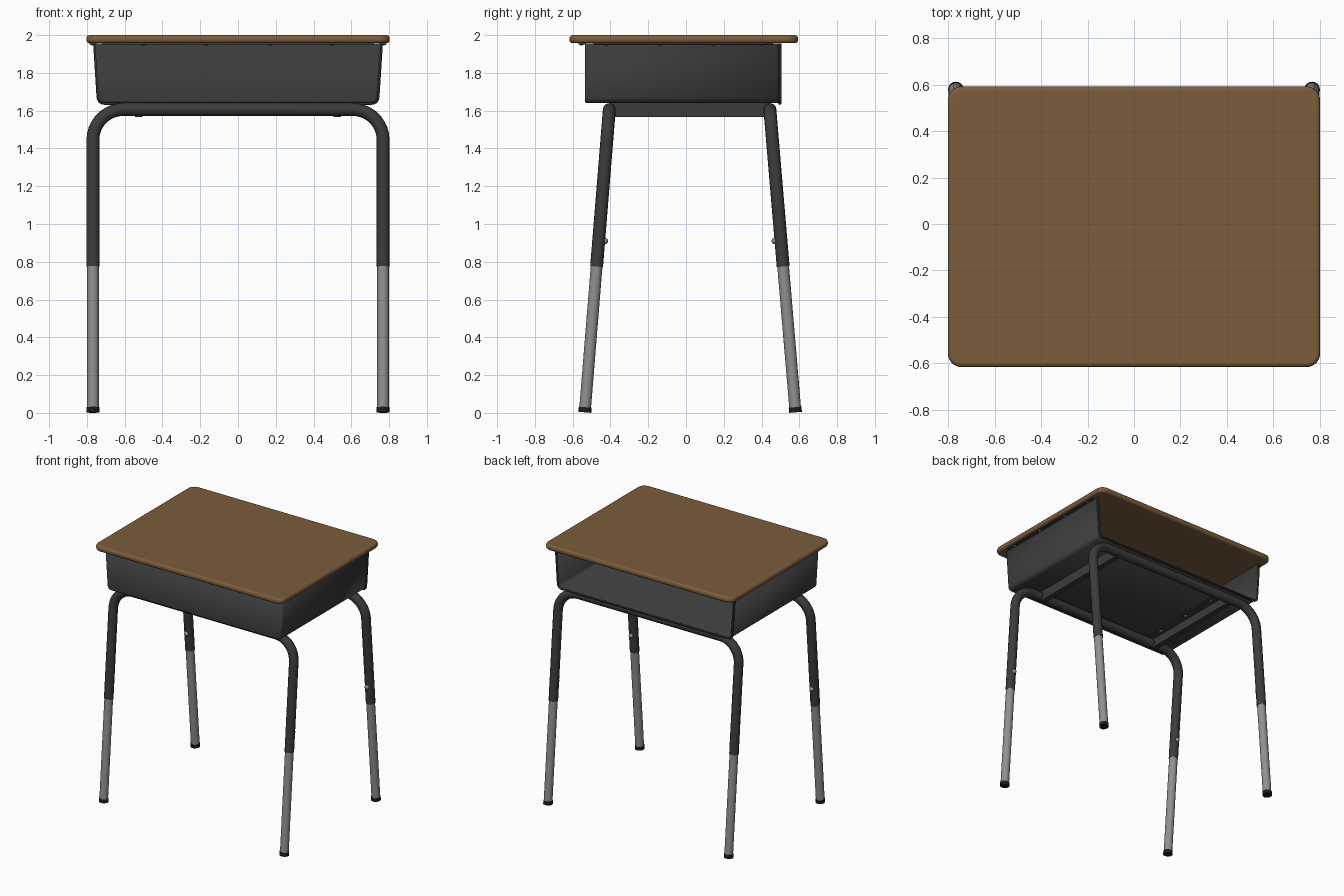
import bpy, bmesh, math
from mathutils import Vector

if "Cube" in bpy.data.objects:
    bpy.data.objects.remove(bpy.data.objects["Cube"])


def material(name, rgb):
    m = bpy.data.materials.new(name)
    m.diffuse_color = (*rgb, 1)
    m.use_nodes = True
    m.node_tree.nodes["Principled BSDF"].inputs["Base Color"].default_value = m.diffuse_color
    return m


WOOD = material("brown wood", (0.20, 0.108, 0.044))
DARK = material("charcoal metal", (0.044, 0.044, 0.044))
GREY = material("grey steel", (0.28, 0.28, 0.28))
BLACK = material("black rubber", (0.012, 0.012, 0.012))


def finish(name, bm, mat, smooth=True):
    me = bpy.data.meshes.new(name)
    bm.to_mesh(me)
    bm.free()
    ob = bpy.data.objects.new(name, me)
    bpy.context.collection.objects.link(ob)
    me.materials.append(mat)
    if smooth:
        activate(ob)
        bpy.ops.object.shade_smooth_by_angle(angle=math.radians(35))
    return ob


def activate(ob):
    bpy.ops.object.select_all(action='DESELECT')
    ob.select_set(True)
    bpy.context.view_layer.objects.active = ob


def box(name, x0, x1, y0, y1, z0, z1, mat):
    bm = bmesh.new()
    bmesh.ops.create_cube(bm, size=1)
    for v in bm.verts:
        v.co = ((x0 + x1) / 2 + v.co.x * (x1 - x0), (y0 + y1) / 2 + v.co.y * (y1 - y0),
                (z0 + z1) / 2 + v.co.z * (z1 - z0))
    return finish(name, bm, mat, False)


def tube(name, pts, r, mat, res=6):
    cu = bpy.data.curves.new(name, 'CURVE')
    cu.dimensions = '3D'
    cu.bevel_depth, cu.bevel_resolution, cu.use_fill_caps = r, res, True
    sp = cu.splines.new('POLY')
    sp.points.add(len(pts) - 1)
    for p, co in zip(sp.points, pts):
        p.co = (*co, 1)
    ob = bpy.data.objects.new(name, cu)
    bpy.context.collection.objects.link(ob)
    cu.materials.append(mat)
    activate(ob)
    bpy.ops.object.convert(target='MESH')
    bpy.ops.object.shade_smooth_by_angle(angle=math.radians(35))
    return ob


def dome(name, co, r, mat, flat=1.0):
    bm = bmesh.new()
    bmesh.ops.create_uvsphere(bm, u_segments=12, v_segments=8, radius=r)
    for v in bm.verts:
        v.co = Vector(co) + Vector((v.co.x, v.co.y, v.co.z * flat))
    return finish(name, bm, mat)


def arc(cx, cy, r, a0, a1, n):
    return [(cx + r * math.cos(math.radians(a0 + (a1 - a0) * i / n)),
             cy + r * math.sin(math.radians(a0 + (a1 - a0) * i / n))) for i in range(n + 1)]


def bevel(ob, width, segs):
    b = ob.modifiers.new("bevel", 'BEVEL')
    b.width, b.segments, b.limit_method, b.angle_limit = width, segs, 'ANGLE', math.radians(60)


# Desktop: rounded slab
R, X, Y0, Y1 = 0.06, 0.803, -0.617, 0.593
outline = (arc(X - R, Y1 - R, R, 0, 90, 8) + arc(-X + R, Y1 - R, R, 90, 180, 8)
           + arc(-X + R, Y0 + R, R, 180, 270, 8) + arc(X - R, Y0 + R, R, 270, 360, 8))
bm = bmesh.new()
face = bm.faces.new([bm.verts.new((x, y, 1.957)) for x, y in outline])
ext = bmesh.ops.extrude_face_region(bm, geom=[face])
bmesh.ops.translate(bm, vec=(0, 0, 0.043), verts=[v for v in ext['geom'] if isinstance(v, bmesh.types.BMVert)])
bmesh.ops.recalc_face_normals(bm, faces=bm.faces)
bevel(finish("desktop", bm, WOOD), 0.017, 4)

# Book tray: U profile, closed at the front, open at the back
prof = ([(-0.758, 1.955)] + arc(-0.708, 1.672, 0.032, 182, 270, 5)
        + arc(0.708, 1.672, 0.032, 270, 358, 5) + [(0.758, 1.955)])
bm = bmesh.new()
front = [bm.verts.new((x, -0.535, z)) for x, z in prof]
back = [bm.verts.new((x, 0.495, z)) for x, z in prof]
for i in range(len(prof) - 1):
    bm.faces.new((front[i], back[i], back[i + 1], front[i + 1]))
bm.faces.new(front)
bmesh.ops.recalc_face_normals(bm, faces=bm.faces)
bm.faces.ensure_lookup_table()
if bm.faces[-1].normal.y > 0:
    bmesh.ops.reverse_faces(bm, faces=bm.faces)
tray = finish("book_tray", bm, DARK)
bevel(tray, 0.012, 3)
sol = tray.modifiers.new("thickness", 'SOLIDIFY')
sol.thickness, sol.offset = 0.01, -1

# Rolled rim round the tray opening
tube("tray_rim", [(x, 0.496, z) for x, z in prof], 0.009, DARK, 2)

# Mounting flanges under the desktop, with rivets
box("front_flange", -0.72, 0.72, -0.57, -0.53, 1.951, 1.958, DARK)
for x in (-0.5, -0.17, 0.17, 0.5):
    dome("front_flange_rivet", (x, -0.553, 1.951), 0.011, GREY, 0.5)
for s in (-1, 1):
    a, b = sorted((s * 0.75, s * 0.785))
    box("side_flange", a, b, -0.49, 0.46, 1.951, 1.958, DARK)
    for y in (-0.42, -0.14, 0.14, 0.40):
        dome("side_flange_rivet", (s * 0.77, y, 1.951), 0.011, GREY, 0.5)

# Rails under the tray joining the two leg frames
for s in (-1, 1):
    a, b = sorted((s * 0.505, s * 0.545))
    box("support_rail", a, b, -0.40, 0.44, 1.566, 1.641, DARK)
    a, b = sorted((s * 0.44, s * 0.52))
    box("rail_flange", a, b, -0.37, 0.41, 1.632, 1.641, DARK)
    for y in (-0.26, 0.02, 0.30):
        dome("rail_rivet", (s * 0.47, y, 1.632), 0.012, GREY, 0.6)

# Two splayed leg frames with steel inserts, rubber feet and buttons
LX, TOP, BR = 0.768, 1.606, 0.16
for name, ytop, yfoot in (("front", -0.406, -0.536), ("back", 0.444, 0.58)):
    def at(x, z):
        return (x, ytop + (yfoot - ytop) * (TOP - z) / TOP, z)
    path = ([(-LX, 0.775)] + arc(-LX + BR, TOP - BR, BR, 180, 90, 9)
            + arc(LX - BR, TOP - BR, BR, 90, 0, 9) + [(LX, 0.775)])
    tube(name + "_leg_frame", [at(x, z) for x, z in path], 0.034, DARK)
    for s in (-1, 1):
        tube(name + "_leg_insert", [at(s * LX, 0.02), at(s * LX, 0.82)], 0.031, GREY)
        tube(name + "_foot", [at(s * LX, 0.003), at(s * LX, 0.03)], 0.034, BLACK)
        x, y, z = at(s * LX, 0.91)
        dome(name + "_leg_button", (x, y + (0.033 if name == "front" else -0.033), z), 0.017, GREY)
